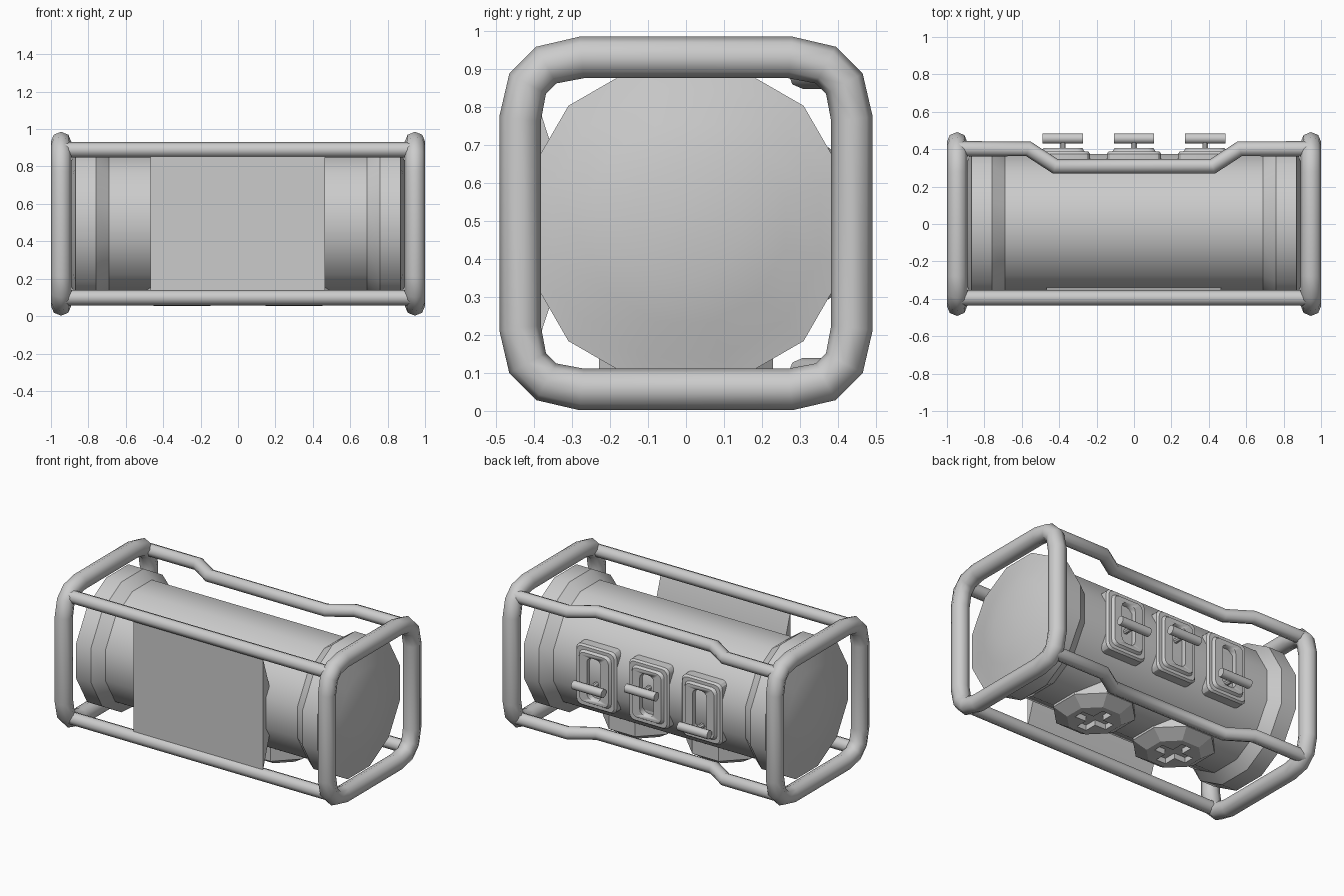
import bpy, bmesh
from math import sin, cos, pi, radians
from mathutils import Vector

cube = bpy.data.objects.get("Cube")
if cube:
    bpy.data.objects.remove(cube, do_unlink=True)

MID = 0.494  # height of the tank axis
grey = bpy.data.materials.new("plain_grey")
grey.use_nodes = True
colour = (0.6, 0.6, 0.6, 1)
grey.diffuse_color = colour
grey.node_tree.nodes["Principled BSDF"].inputs["Base Color"].default_value = colour


def smooth(ob, angle=40):
    bpy.ops.object.select_all(action="DESELECT")
    ob.select_set(True)
    bpy.context.view_layer.objects.active = ob
    bpy.ops.object.shade_smooth_by_angle(angle=radians(angle))


def loft(name, rings, angle=40):
    """Skin a stack of equal rings and close both ends."""
    bm = bmesh.new()
    loops = [[bm.verts.new(p) for p in ring] for ring in rings]
    n = len(loops[0])
    for a, b in zip(loops, loops[1:]):
        for i in range(n):
            j = (i + 1) % n
            bm.faces.new((a[i], a[j], b[j], b[i]))
    bm.faces.new(loops[0])
    bm.faces.new(loops[-1])
    bmesh.ops.recalc_face_normals(bm, faces=bm.faces)
    mesh = bpy.data.meshes.new(name)
    bm.to_mesh(mesh)
    bm.free()
    ob = bpy.data.objects.new(name, mesh)
    bpy.context.collection.objects.link(ob)
    mesh.materials.append(grey)
    smooth(ob, angle)
    return ob


def circle(radius, sides):
    """Regular polygon with flat sides on the axes."""
    return [(radius * cos((i + 0.5) * 2 * pi / sides),
             radius * sin((i + 0.5) * 2 * pi / sides)) for i in range(sides)]


def rounded(half_w, half_h, r, steps=3):
    pts = []
    for k, (sx, sy) in enumerate(((1, 1), (-1, 1), (-1, -1), (1, -1))):
        for s in range(steps + 1):
            t = (k + s / steps) * pi / 2
            pts.append((sx * (half_w - r) + r * cos(t), sy * (half_h - r) + r * sin(t)))
    return pts


def rod(name, start, end, radius, sides=10):
    a, b = Vector(start), Vector(end)
    q = (b - a).to_track_quat("Z", "Y")
    return loft(name, [[p + q @ Vector((u, v, 0)) for u, v in circle(radius, sides)] for p in (a, b)])


def tube(name, points, radius, closed=False):
    curve = bpy.data.curves.new(name, "CURVE")
    curve.dimensions = "3D"
    curve.bevel_depth = radius
    curve.bevel_resolution = 2
    curve.use_fill_caps = True
    spline = curve.splines.new("POLY")
    spline.points.add(len(points) - 1)
    for p, co in zip(spline.points, points):
        p.co = (*co, 1)
    spline.use_cyclic_u = closed
    ob = bpy.data.objects.new(name, curve)
    bpy.context.collection.objects.link(ob)
    curve.materials.append(grey)
    bpy.ops.object.select_all(action="DESELECT")
    ob.select_set(True)
    bpy.context.view_layer.objects.active = ob
    bpy.ops.object.convert(target="MESH")
    smooth(bpy.context.object, 60)


def cut(ob, cutter):
    mod = ob.modifiers.new("recess", "BOOLEAN")
    mod.operation = "DIFFERENCE"
    mod.solver = "EXACT"
    mod.object = cutter
    bpy.context.view_layer.objects.active = ob
    bpy.ops.object.modifier_apply(modifier=mod.name)
    bpy.data.objects.remove(cutter, do_unlink=True)


# Tank: barrel, stepped end collars and shallow domes
half = [(0.69, 0.388), (0.76, 0.438), (0.868, 0.438), (0.885, 0.365),
        (0.915, 0.27), (0.935, 0.15), (0.942, 0.04)]
profile = [(-x, r) for x, r in reversed(half)] + half
loft("tank", [[(x, y, MID + z) for y, z in circle(r, 12)] for x, r in profile], 31)

# Rounded square end frames
corner = [(0.275, 0.437), (0.368, 0.417), (0.417, 0.368), (0.437, 0.275)]
quarter = corner + [(y, -z) for y, z in reversed(corner)]
outline = quarter + [(-y, -z) for y, z in quarter]
for side, sx in (("right", -1), ("left", 1)):
    tube(side + "_end_frame", [(sx * 0.946, y, MID + z) for y, z in outline], 0.055, True)

# Long rails: straight at the front, stepped inwards at the back
for level, sz in (("lower", -1), ("upper", 1)):
    z = MID + sz * 0.395
    tube(level + "_front_rail", [(-0.946, -0.395, z), (0.946, -0.395, z)], 0.041)
    bend = [(0.946, 0.402), (0.565, 0.402), (0.42, 0.308)]
    path = [(-x, y, z) for x, y in bend] + [(x, y, z) for x, y in reversed(bend)]
    tube(level + "_back_rail", path, 0.041)

# Front panel with sloping back edges
section = [(-0.405, 0.36), (-0.405, -0.36), (-0.335, -0.145), (-0.335, 0.145)]
loft("front_panel", [[(x, y, MID + z) for y, z in section] for x in (-0.467, 0.464)], 20)

# Back latch plates with a slot, stem and crossbar
for label, x, dz in (("right", -0.38, -0.105), ("middle", 0, 0.04), ("left", 0.38, -0.04)):
    layers = [(0.145, 0.2, 0.28), (0.145, 0.2, 0.375), (0.135, 0.19, 0.388),
              (0.115, 0.17, 0.388), (0.105, 0.16, 0.405)]
    plate = loft(label + "_latch_plate",
                 [[(x + u, y, MID + v) for u, v in rounded(w, h, 0.035)] for w, h, y in layers], 30)
    slot = loft("slot_cutter", [[(x + u, y, MID + v) for u, v in rounded(0.05, 0.135, 0.035)]
                                for y in (0.365, 0.45)])
    cut(plate, slot)
    z = MID + dz
    rod(label + "_latch_stem", (x, 0.36, z), (x, 0.46, z), 0.016, 8)
    rod(label + "_latch_bar", (x - 0.108, 0.457, z), (x + 0.108, 0.457, z), 0.028)

# Underside plugs with a cross-shaped recess
for label, x in (("right", -0.3), ("left", 0.3)):
    plug = loft(label + "_plug", [[(x + u, v, z) for u, v in circle(r, 8)] for r, z in
                                  ((0.248, 0.25), (0.248, 0.105), (0.165, 0.055))], 20)
    arm, w = 0.115, 0.035
    cross = []
    for k in range(4):
        c, s = round(cos(k * pi / 2)), round(sin(k * pi / 2))
        cross += [(u * c - v * s, u * s + v * c) for u, v in ((arm, -w), (arm, w), (w, w))]
    cut(plug, loft("cross_cutter", [[(x + u, v, z) for u, v in cross] for z in (0.03, 0.09)]))
